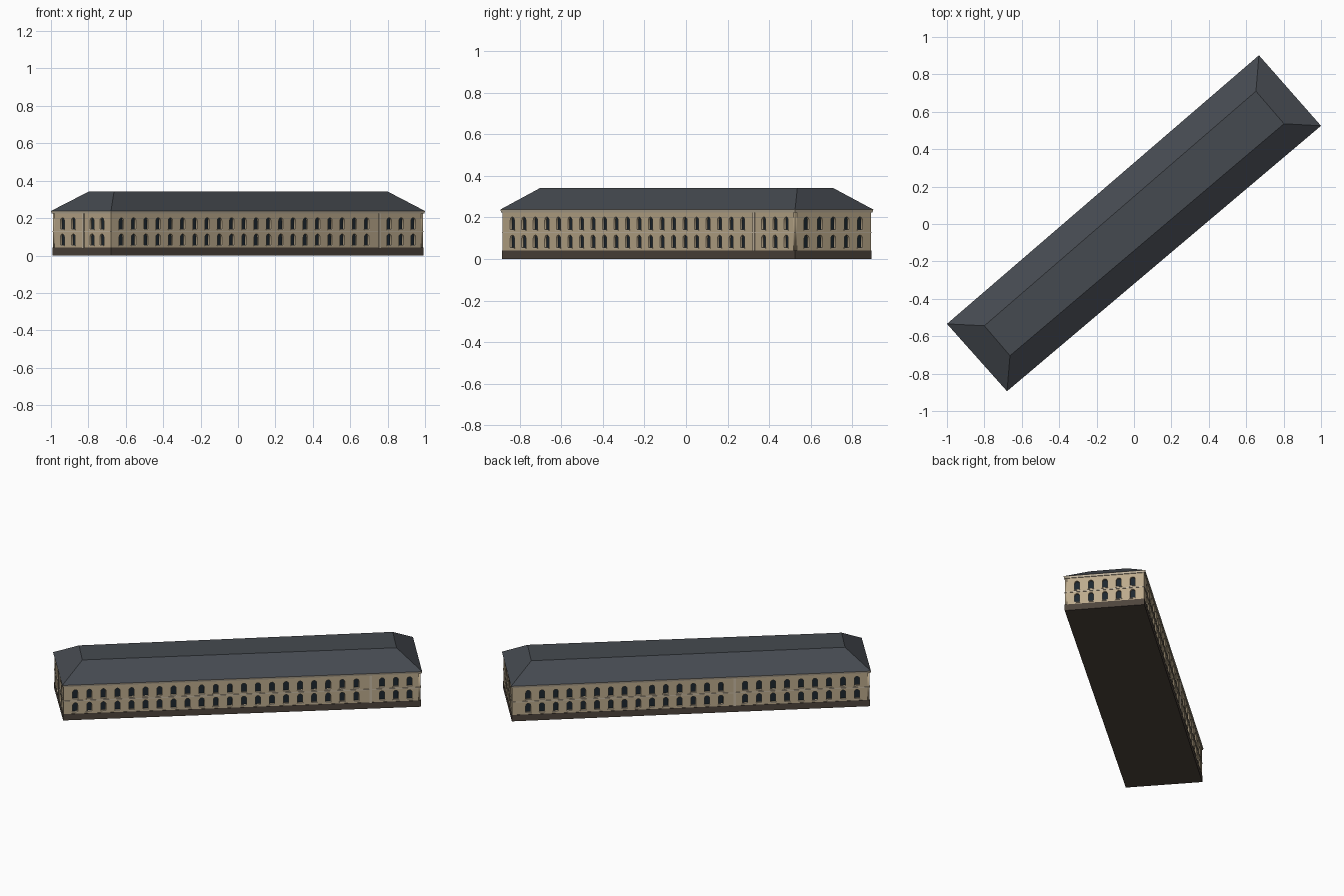
import bpy, math
from mathutils import Vector, Matrix

if "Cube" in bpy.data.objects:
    bpy.data.objects.remove(bpy.data.objects["Cube"])


def material(name, rgb):
    m = bpy.data.materials.new(name)
    m.diffuse_color = (*rgb, 1)
    m.use_nodes = True
    m.node_tree.nodes["Principled BSDF"].inputs["Base Color"].default_value = m.diffuse_color
    return m


WALL = material("sandstone", (0.50, 0.40, 0.26))
TRIM = material("pale_stone", (0.56, 0.48, 0.36))
PLINTH = material("dark_stone", (0.075, 0.058, 0.045))
ROOF = material("slate", (0.06, 0.068, 0.08))
GLASS = material("dark_glass", (0.012, 0.02, 0.028))

# Footprint at the eaves: west, south, east, north corners
EAVES = [Vector(p) for p in ((-1, -0.534), (-0.679, -0.894), (1, 0.525), (0.668, 0.902))]
RIDGE = [Vector(p) for p in ((-0.80, -0.544), (-0.663, -0.704), (0.802, 0.536), (0.652, 0.71))]


def inset(poly, d):
    n = len(poly)
    return [p + d * ((poly[i - 1] - p).normalized() + (poly[(i + 1) % n] - p).normalized())
            for i, p in enumerate(poly)]


def add_mesh(name, verts, faces, mat, matrix=None):
    me = bpy.data.meshes.new(name)
    me.from_pydata(verts, [], faces)
    me.materials.append(mat)
    ob = bpy.data.objects.new(name, me)
    bpy.context.collection.objects.link(ob)
    if matrix:
        ob.matrix_world = matrix
    return ob


def frustum(name, low, z0, high, z1, mat):
    verts = [(p.x, p.y, z0) for p in low] + [(p.x, p.y, z1) for p in high]
    faces = [(3, 2, 1, 0), (4, 5, 6, 7)]
    faces += [(i, (i + 1) % 4, (i + 1) % 4 + 4, i + 4) for i in range(4)]
    return add_mesh(name, verts, faces, mat)


def boxes(name, rects, depth, mat, matrix):
    """Raised blocks on a wall: each rect is (u0, u1, z0, z1)."""
    verts, faces = [], []
    for u0, u1, z0, z1 in rects:
        b = len(verts)
        for d in (-0.004, depth):
            verts += [(u0, z0, d), (u1, z0, d), (u1, z1, d), (u0, z1, d)]
        faces += [(b + 3, b + 2, b + 1, b), (b + 4, b + 5, b + 6, b + 7)]
        faces += [(b + i, b + (i + 1) % 4, b + (i + 1) % 4 + 4, b + i + 4) for i in range(4)]
    return add_mesh(name, verts, faces, mat, matrix)


def arch(u, z0, z1, w):
    r = w / 2
    arc = [(u + r * math.cos(t * math.pi / 8), z1 - r + r * math.sin(t * math.pi / 8)) for t in range(9)]
    return [(u - r, z0), (u + r, z0)] + arc


def pierced_wall(name, outline, holes, thick, matrix):
    cu = bpy.data.curves.new(name, 'CURVE')
    cu.dimensions = '2D'
    cu.fill_mode = 'BOTH'
    cu.extrude = thick / 2
    for pts in [outline] + holes:
        s = cu.splines.new('POLY')
        s.points.add(len(pts) - 1)
        for sp, (x, y) in zip(s.points, pts):
            sp.co = (x, y, 0, 1)
        s.use_cyclic_u = True
    tmp = bpy.data.objects.new(name + "_curve", cu)
    bpy.context.collection.objects.link(tmp)
    dg = bpy.context.evaluated_depsgraph_get()
    me = bpy.data.meshes.new_from_object(tmp.evaluated_get(dg))
    bpy.data.objects.remove(tmp)
    me.materials.clear()
    me.materials.append(WALL)
    ob = bpy.data.objects.new(name, me)
    bpy.context.collection.objects.link(ob)
    ob.matrix_world = matrix @ Matrix.Translation((0, 0, -thick / 2))


def spread(a, b, n):
    return [a + (b - a) * i / (n - 1) for i in range(n)]


# Solid parts
walls = inset(EAVES, 0.008)
frustum("plinth", inset(EAVES, 0.006), 0, inset(EAVES, 0.006), 0.042, PLINTH)
core = inset(walls, 0.011)
frustum("window_glass", core, 0.03, core, 0.226, GLASS)
frustum("cornice", inset(EAVES, 0.003), 0.225, EAVES, 0.238, TRIM)
frustum("roof", EAVES, 0.238, RIDGE, 0.341, ROOF)

# Window positions and pilaster position along each wall, as fractions
SIDES = {
    "southwest": ([0.16, 0.347, 0.67, 0.84], 0.525),
    "southeast": (spread(0.033, 0.82, 21) + spread(0.892, 0.969, 3), 0.86),
    "northeast": (spread(0.15, 0.855, 5), None),
    "northwest": (spread(0.045, 0.584, 15) + spread(0.652, 0.965, 9), 0.623),
}
ROWS = [(0.056, 0.115), (0.142, 0.202)]
W = 0.031

for i, (side, (fracs, pil)) in enumerate(SIDES.items()):
    p, q = walls[i], walls[(i + 1) % 4]
    length = (q - p).length
    u = ((q - p) / length).to_3d()
    z = Vector((0, 0, 1))
    m = Matrix((u, z, u.cross(z))).transposed().to_4x4()
    m.translation = p.to_3d()
    us = [f * length for f in fracs]

    # Wall with arched openings
    holes = [arch(c, z0, z1, W) for c in us for z0, z1 in ROWS]
    outline = [(0, 0.035), (length, 0.035), (length, 0.228), (0, 0.228)]
    pierced_wall(side + "_wall", outline, holes, 0.012, m)

    # Sills, string course and pilaster strip
    sills = [(c - 0.019, c + 0.019, z0 - 0.005, z0) for c in us for z0, _ in ROWS]
    boxes(side + "_sills", sills, 0.004, TRIM, m)
    boxes(side + "_string_course", [(0, length, 0.125, 0.131)], 0.003, TRIM, m)
    if pil:
        c = pil * length
        boxes(side + "_pilaster", [(c - 0.007, c + 0.007, 0.04, 0.226)], 0.005, TRIM, m)
